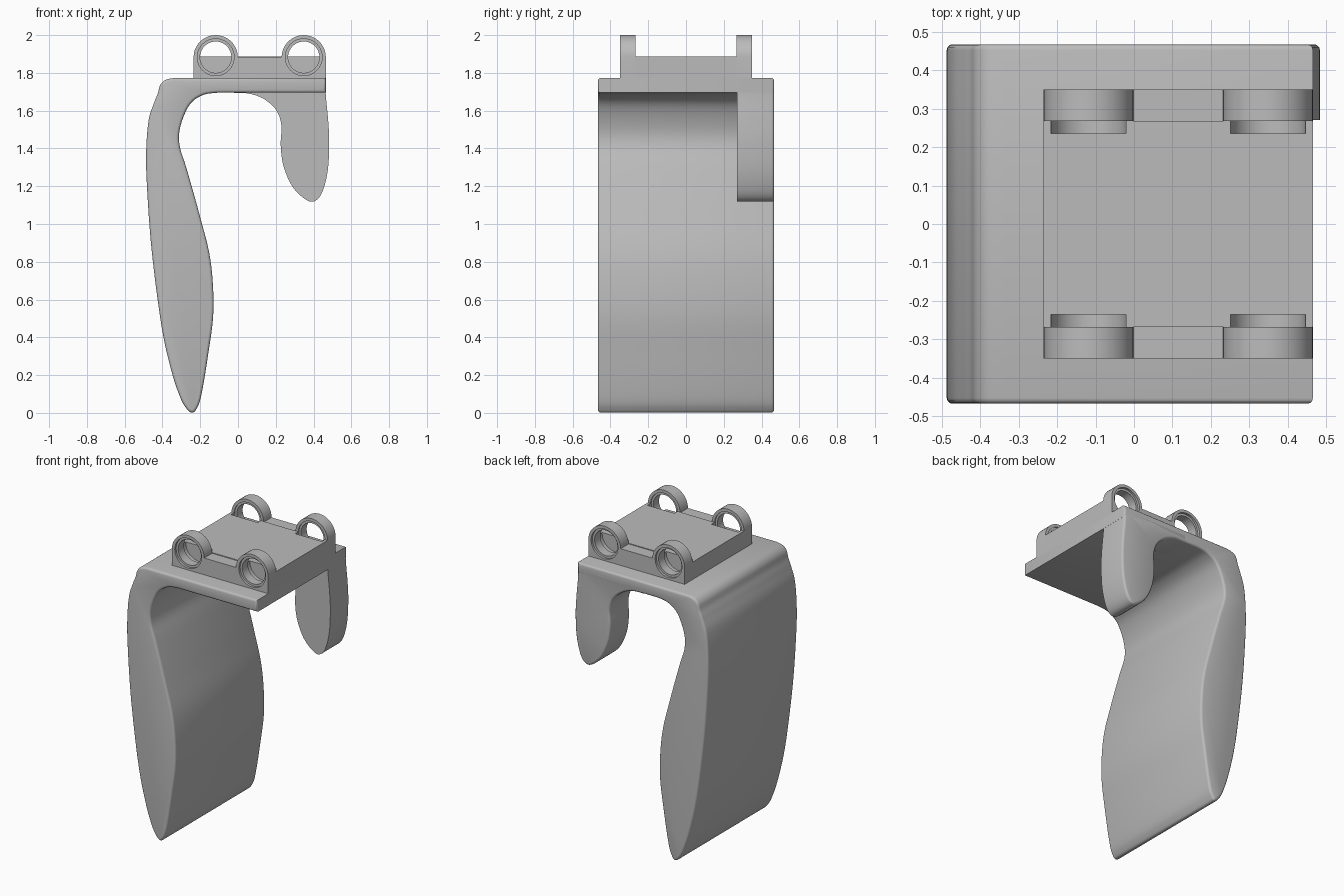
import bpy, bmesh, math
from mathutils import Vector

if "Cube" in bpy.data.objects:
    bpy.data.objects.remove(bpy.data.objects["Cube"], do_unlink=True)

# Single plain grey material
grey = bpy.data.materials.new("plain grey")
grey.use_nodes = True
colour = (0.5, 0.5, 0.5, 1)
grey.diffuse_color = colour
grey.node_tree.nodes["Principled BSDF"].inputs["Base Color"].default_value = colour


def add_object(name, bm):
    bmesh.ops.recalc_face_normals(bm, faces=bm.faces)
    mesh = bpy.data.meshes.new(name)
    bm.to_mesh(mesh)
    bm.free()
    mesh.materials.append(grey)
    obj = bpy.data.objects.new(name, mesh)
    bpy.context.collection.objects.link(obj)
    return obj


def activate(obj):
    bpy.ops.object.select_all(action='DESELECT')
    obj.select_set(True)
    bpy.context.view_layer.objects.active = obj


def smooth_path(points, steps=6):
    """Flowing curve through the given points."""
    p = [Vector(q) for q in points]
    p = [p[0]] + p + [p[-1]]
    out = []
    for a, b, c, d in zip(p, p[1:], p[2:], p[3:]):
        for i in range(steps):
            t = i / steps
            out.append(b + (c - a) * t / 2
                       + (a * 2 - b * 5 + c * 4 - d) * t * t / 2
                       + (b * 3 - a - c * 3 + d) * t ** 3 / 2)
    return out + [p[-1]]


def prism(name, outline, y0, y1, rounded=()):
    """Extrude an x-z outline along y and round the rims at given ends."""
    bm = bmesh.new()
    face = bm.faces.new([bm.verts.new((x, y0, z)) for x, z in outline])
    new = bmesh.ops.extrude_face_region(bm, geom=[face], use_keep_orig=True)["geom"]
    bmesh.ops.translate(bm, vec=(0, y1 - y0, 0),
                        verts=[v for v in new if isinstance(v, bmesh.types.BMVert)])
    rims = [e for e in bm.edges
            if any(all(abs(v.co.y - y) < 1e-5 for v in e.verts) for y in rounded)]
    if rims:
        bmesh.ops.bevel(bm, geom=rims, offset=0.015, segments=3,
                        profile=0.5, affect='EDGES')
    return add_object(name, bm)


BACK, FRONT = 0.467, -0.467
RIGHT, UNDER, TOP = 0.465, 1.695, 1.773

# Top plate flowing into the long curved blade
blade = smooth_path([
    (-.34, TOP), (-.385, 1.762), (-.412, 1.735), (-.425, 1.69), (-.445, 1.64),
    (-.473, 1.55), (-.486, 1.39), (-.482, 1.2), (-.457, .86), (-.405, .46),
    (-.352, .22), (-.305, .08), (-.272, .022), (-.245, .002), (-.222, .018),
    (-.195, .09), (-.158, .31), (-.13, .545), (-.146, .81), (-.204, 1.05),
    (-.27, 1.286), (-.31, 1.42), (-.304, 1.52), (-.257, 1.63),
    (-.188, 1.682), (-.11, UNDER)])
body = prism("plate_and_blade", [(RIGHT, UNDER), (RIGHT, TOP)] + blade,
             FRONT, BACK, (FRONT, BACK))

# Short rear leg
leg_curve = smooth_path([
    (-.02, UNDER - .002), (.06, 1.69), (.14, 1.66), (.204, 1.6), (.23, 1.52),
    (.226, 1.42), (.24, 1.31), (.283, 1.206), (.34, 1.143), (.395, 1.118),
    (.442, 1.16), (.474, 1.275), (.483, 1.42), (.478, 1.54), (.465, 1.68),
    (.464, 1.75)])
leg = prism("short_leg", leg_curve + [Vector((-.02, 1.75))], 0.27, BACK, (BACK,))

# Raised block and its two end strips with round ears
EAR, BORE, POCKET = 0.117, 0.083, 0.0975
EAR_X, EAR_Z = (0.348, -0.118), 1.883
LEFT, BLOCK_TOP, BASE = -0.235, 1.888, 1.765
INNER, OUTER = 0.268, 0.35
block = prism("raised_block", [(LEFT, BASE), (RIGHT, BASE), (RIGHT, BLOCK_TOP),
                               (LEFT, BLOCK_TOP)], -INNER, INNER)

ears = [(LEFT, BASE), (RIGHT, BASE)]
for cx in EAR_X:
    for i in range(21):
        a = math.pi * i / 20
        ears.append((cx + EAR * math.cos(a), EAR_Z + EAR * math.sin(a)))
strips = [prism("rear_ear_strip", ears, INNER, OUTER),
          prism("front_ear_strip", ears, -OUTER, -INNER)]

# Stepped bores: pocket in the block, narrow lip, outer recess
bm = bmesh.new()
steps = [(.235, POCKET), (.275, POCKET), (.275, BORE),
         (.335, BORE), (.335, POCKET), (.37, POCKET)]
for cx in EAR_X:
    for side in (-1, 1):
        rings = []
        for y, r in steps:
            rings.append([bm.verts.new((cx + r * math.cos(k * math.tau / 40), side * y,
                                        EAR_Z + r * math.sin(k * math.tau / 40)))
                          for k in range(40)])
        for r0, r1 in zip(rings, rings[1:]):
            for k in range(40):
                n = (k + 1) % 40
                bm.faces.new((r0[k], r0[n], r1[n], r1[k]))
        bm.faces.new(rings[0])
        bm.faces.new(rings[-1])
cutter = add_object("bore_cutter", bm)
cutter.hide_render = True

for obj in [block] + strips:
    activate(obj)
    mod = obj.modifiers.new("bores", 'BOOLEAN')
    mod.operation = 'DIFFERENCE'
    mod.solver = 'EXACT'
    mod.object = cutter
    bpy.ops.object.modifier_apply(modifier=mod.name)
bpy.data.objects.remove(cutter, do_unlink=True)

# Smooth shading with crisp edges
for obj in [body, leg, block] + strips:
    activate(obj)
    bpy.ops.object.shade_smooth_by_angle(angle=math.radians(35))
